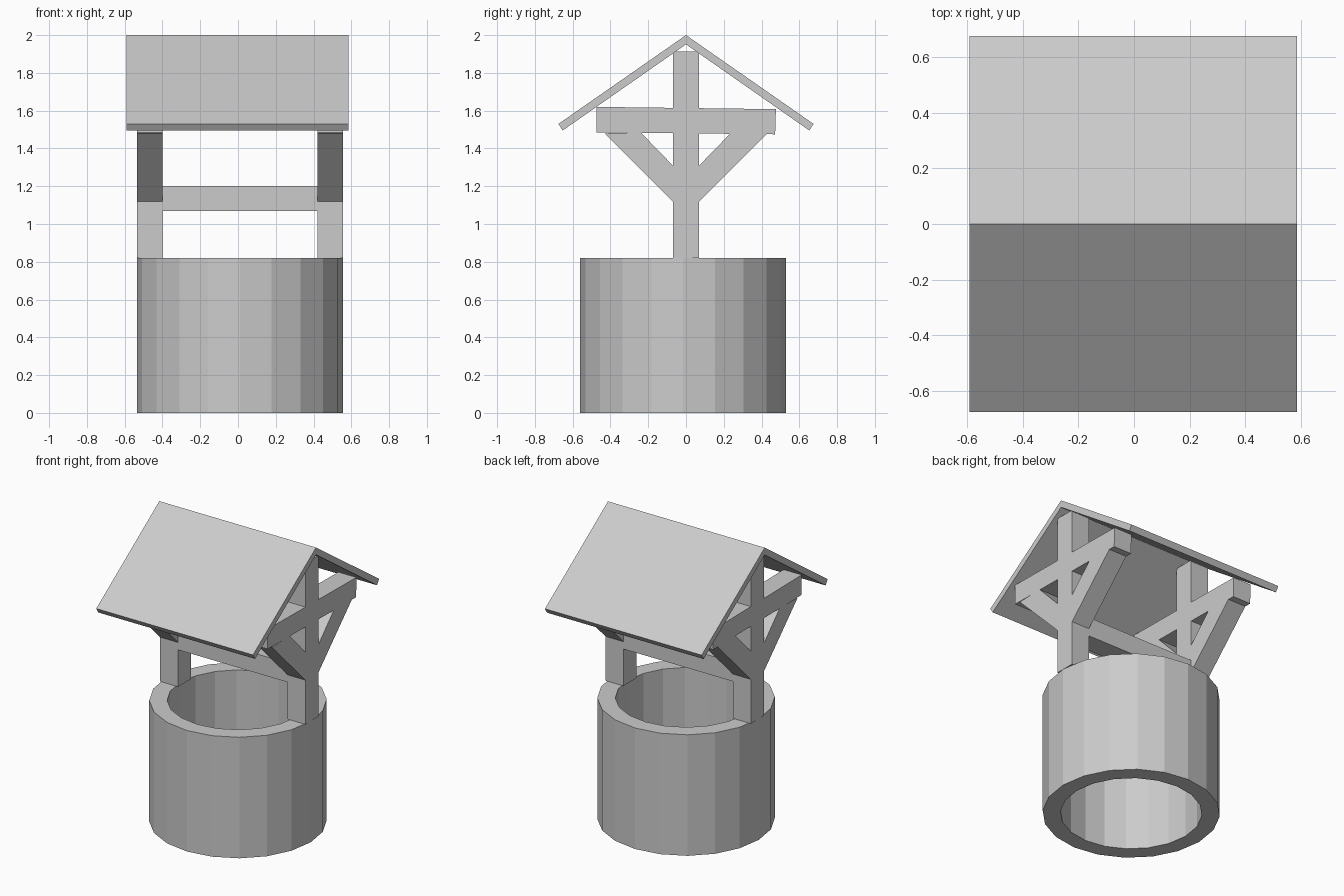
import bpy
import bmesh
from math import cos, sin, tau

cube = bpy.data.objects.get("Cube")
if cube:
    bpy.data.objects.remove(cube, do_unlink=True)

grey = bpy.data.materials.new("light_grey")
grey.use_nodes = True
colour = (0.6, 0.6, 0.6, 1)
grey.diffuse_color = colour
grey.node_tree.nodes["Principled BSDF"].inputs["Base Color"].default_value = colour


def finish(name, bm):
    """Turn a bmesh into a flat-shaded object."""
    bmesh.ops.recalc_face_normals(bm, faces=bm.faces)
    mesh = bpy.data.meshes.new(name)
    bm.to_mesh(mesh)
    bm.free()
    mesh.materials.append(grey)
    bpy.context.collection.objects.link(bpy.data.objects.new(name, mesh))


def extrude_x(name, profile, x0, x1):
    """Extrude a closed (y, z) profile from x0 to x1."""
    bm = bmesh.new()
    face = bm.faces.new([bm.verts.new((x0, y, z)) for y, z in profile])
    out = bmesh.ops.extrude_face_region(bm, geom=[face])["geom"]
    moved = [v for v in out if isinstance(v, bmesh.types.BMVert)]
    bmesh.ops.translate(bm, verts=moved, vec=(x1 - x0, 0, 0))
    finish(name, bm)


def box_profile(y, z0, z1):
    return [(-y, z0), (y, z0), (y, z1), (-y, z1)]


# Open stone ring
SIDES, OUTER, INNER, TOP = 20, 0.545, 0.435, 0.82
bm = bmesh.new()
rings = []
for i in range(SIDES):
    c, s = cos(tau * i / SIDES), sin(tau * i / SIDES)
    rings.append([bm.verts.new((0.01 + r * c, -0.015 + r * s, z))
                  for r, z in ((OUTER, 0), (OUTER, TOP), (INNER, TOP), (INNER, 0))])
for i in range(SIDES):
    a, b = rings[i - 1], rings[i]
    for k in range(4):
        bm.faces.new((a[k - 1], b[k - 1], b[k], a[k]))
finish("well_wall", bm)

# Two side frames: post, cross arm and a pair of diagonal braces
arm = [(-0.475, 1.485), (0.472, 1.475), (0.476, 1.608), (-0.475, 1.62)]
brace = [(0.07, 1.12), (0.43, 1.48), (0.24, 1.485), (0.07, 1.31)]
for side, x0, x1 in (("right", -0.535, -0.4), ("left", 0.42, 0.555)):
    extrude_x(side + "_post", box_profile(0.07, TOP, 1.912), x0, x1)
    extrude_x(side + "_cross_arm", arm, x0, x1)
    for end, sign in (("front", -1), ("back", 1)):
        extrude_x(f"{side}_{end}_brace", [(sign * y, z) for y, z in brace], x0, x1)

# Beam between the posts
extrude_x("cross_beam", box_profile(0.07, 1.07, 1.2), -0.4, 0.42)

# Two roof slabs meeting at the ridge
slab = [(0, 2.0), (0.675, 1.53), (0.653, 1.495), (0, 1.951)]
for end, sign in (("front", -1), ("back", 1)):
    extrude_x(end + "_roof_slab", [(sign * y, z) for y, z in slab], -0.59, 0.585)
